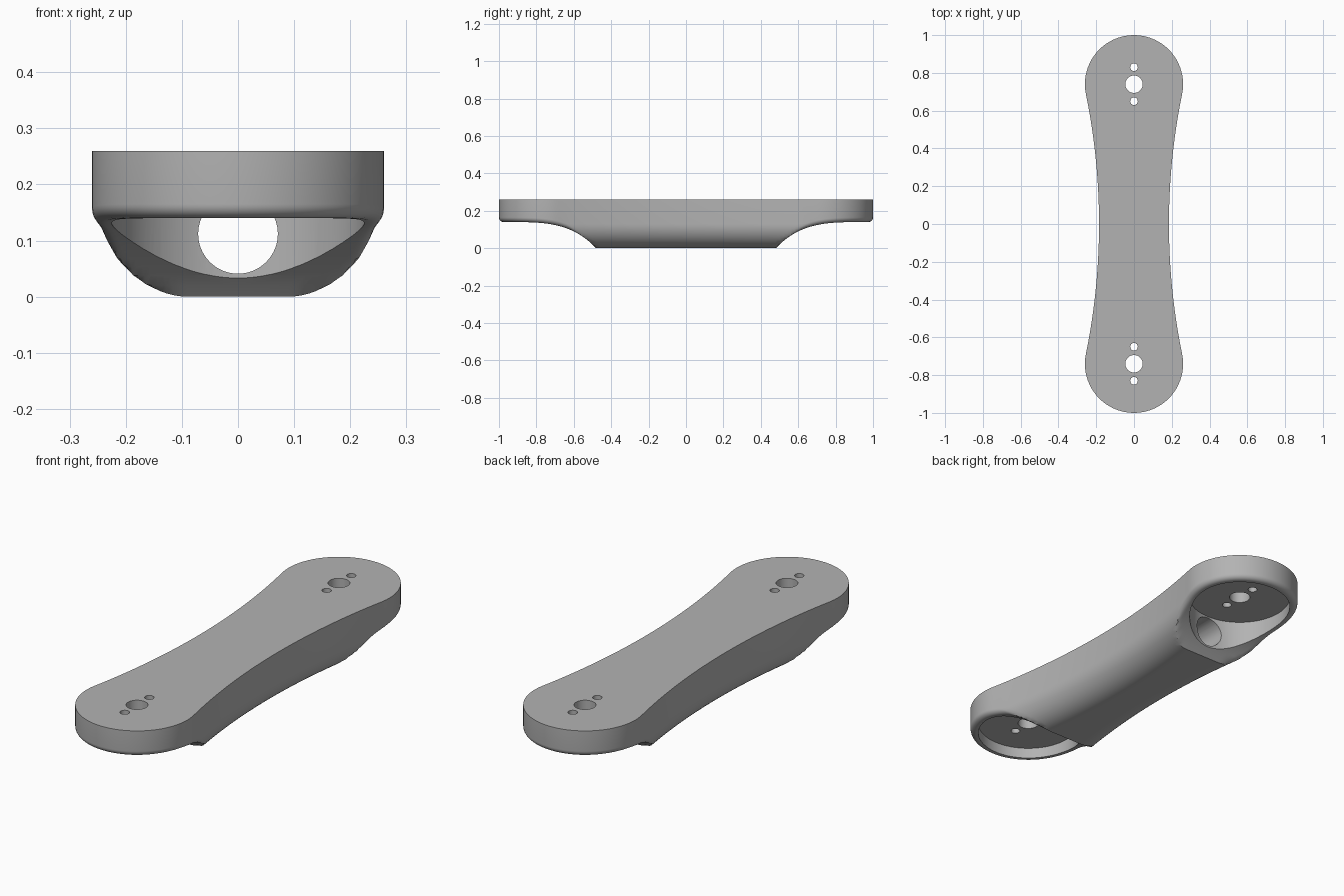
import bpy, bmesh, math
from mathutils import Vector

TOP, END_Y, END_R = 0.26, 0.74, 0.26
CEILING = 0.19

if "Cube" in bpy.data.objects:
    bpy.data.objects.remove(bpy.data.objects["Cube"])

grey = bpy.data.materials.new("plain grey")
grey.use_nodes = True
colour = (0.45, 0.45, 0.45, 1)
grey.diffuse_color = colour
grey.node_tree.nodes["Principled BSDF"].inputs["Base Color"].default_value = colour


def half_width(y):
    y = abs(y)
    if y > 0.68:
        return math.sqrt(END_R ** 2 - (END_Y - y) ** 2)
    return 0.185 + 0.068 * (y / 0.68) ** 2


def ramp(y):
    t = min(max((abs(y) - 0.48) / 0.5, 0), 1)
    return 0.14 * (1 - (1 - t) ** 3.75)


def fillet(d, r):
    return r - math.sqrt(r * r - (r - min(d, r)) ** 2)


def underside(y, d):
    return max(fillet(d, 0.13), ramp(y) + fillet(d, 0.025))


# Outline stations: each pairs a rim point with the spine point it faces
right = [(Vector((half_width(i / 50), i / 50)), Vector((0, i / 50))) for i in range(-37, 38)]
cap = []
for i in range(1, 36):
    a = math.pi * i / 36
    cap.append((Vector((END_R * math.cos(a), END_Y + END_R * math.sin(a))), Vector((0, END_Y))))
half = right + cap
stations = half + [(-rim, -spine) for rim, spine in half]

# Body: flat top, upright wall, rounded and ramped underside
bm = bmesh.new()
steps = [0.13 * (1 - math.cos(math.pi / 2 * i / 16)) for i in range(17)]
columns = []
for rim, spine in stations:
    inward = (spine - rim).normalized()
    points = [(rim + inward * d, d) for d in steps] + [(spine, 1)]
    column = [bm.verts.new((*rim, TOP))]
    column += [bm.verts.new((p.x, p.y, underside(p.y, d))) for p, d in points]
    columns.append(column)
for i, a in enumerate(columns):
    b = columns[(i + 1) % len(columns)]
    for j in range(len(a) - 1):
        bm.faces.new((a[j], a[j + 1], b[j + 1], b[j]))
bm.faces.new([c[0] for c in columns])
bmesh.ops.remove_doubles(bm, verts=bm.verts, dist=0.00001)
bmesh.ops.recalc_face_normals(bm, faces=bm.faces)
mesh = bpy.data.meshes.new("link_arm")
bm.to_mesh(mesh)
bm.free()
arm = bpy.data.objects.new("link_arm", mesh)
bpy.context.collection.objects.link(arm)
mesh.materials.append(grey)


def drill(radius, depth, location, rotation=(0, 0, 0), sides=64):
    bpy.ops.mesh.primitive_cylinder_add(vertices=sides, radius=radius, depth=depth,
                                        location=location, rotation=rotation)
    cutter = bpy.context.object
    cutter.hide_render = True
    cutter.data.materials.append(grey)
    bpy.ops.object.select_all(action='DESELECT')
    arm.select_set(True)
    bpy.context.view_layer.objects.active = arm
    mod = arm.modifiers.new("hole", 'BOOLEAN')
    mod.operation = 'DIFFERENCE'
    mod.solver = 'EXACT'
    mod.object = cutter
    bpy.ops.object.modifier_apply(modifier=mod.name)
    bpy.data.objects.remove(cutter)


# Round pockets below each end, with a centre hole and two screw holes
for side in (-1, 1):
    y = side * END_Y
    drill(0.225, CEILING + 0.1, (0, y, (CEILING - 0.1) / 2), sides=96)
    drill(0.046, 0.3, (0, y, TOP))
    for offset in (-0.09, 0.09):
        drill(0.02, 0.3, (0, y + offset, TOP), sides=32)

# Lengthwise tunnel joining the pockets
drill(0.071, 2 * END_Y - 0.2, (0, 0, 0.112), (math.pi / 2, 0, 0))

bpy.ops.object.select_all(action='DESELECT')
arm.select_set(True)
bpy.context.view_layer.objects.active = arm
bpy.ops.object.shade_smooth_by_angle(angle=math.radians(30))
